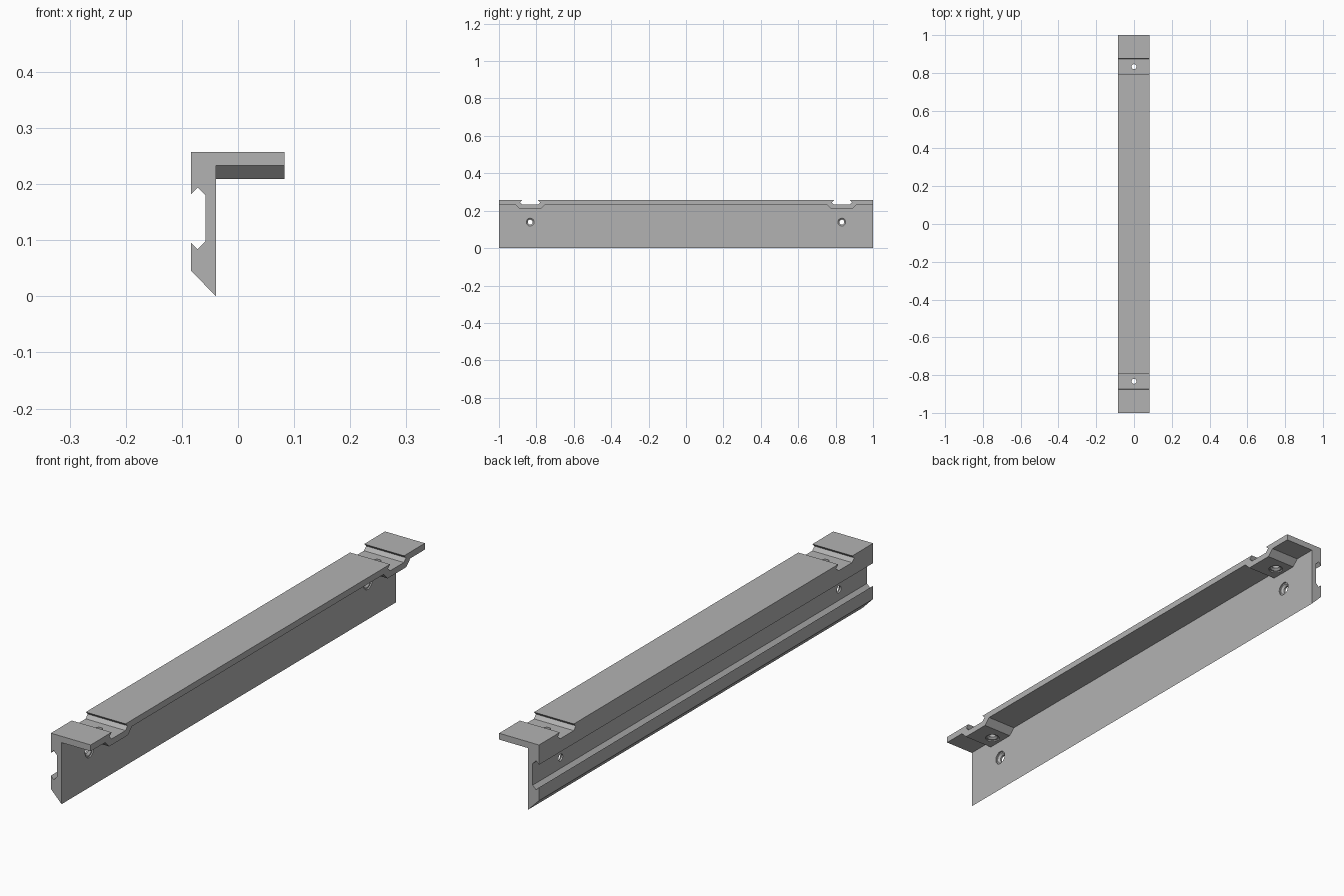
import bpy
from math import pi
from mathutils import Matrix, Vector

if "Cube" in bpy.data.objects:
    bpy.data.objects.remove(bpy.data.objects["Cube"])

grey = bpy.data.materials.new("plain grey")
grey.use_nodes = True
colour = (0.45, 0.45, 0.45, 1)
grey.diffuse_color = colour
grey.node_tree.nodes["Principled BSDF"].inputs["Base Color"].default_value = colour

LEFT, WEB, RIGHT, TOP = -0.084, -0.039, 0.083, 0.257
UNDER = TOP - 0.024
MOUNT_Y, BOLT_Z = 0.833, 0.139


def prism(name, profile, axis, start, end):
    """Extrude a (horizontal, z) profile along x or y."""
    def point(u, z, s):
        return (s, u, z) if axis == "X" else (u, s, z)
    n = len(profile)
    verts = [point(u, z, s) for s in (start, end) for u, z in profile]
    faces = [tuple(range(n)), tuple(range(n, 2 * n))[::-1]]
    faces += [(i, i + n, (i + 1) % n + n, (i + 1) % n) for i in range(n)]
    mesh = bpy.data.meshes.new(name)
    mesh.from_pydata(verts, [], faces)
    return finish(name, mesh)


def finish(name, mesh):
    import bmesh
    bm = bmesh.new()
    bm.from_mesh(mesh)
    bmesh.ops.recalc_face_normals(bm, faces=bm.faces)
    bm.to_mesh(mesh)
    bm.free()
    mesh.materials.append(grey)
    obj = bpy.data.objects.new(name, mesh)
    bpy.context.collection.objects.link(obj)
    return obj


def drill(name, origin, direction, rings, sides=32):
    """Stepped round cutter: rings are (distance, radius) along direction."""
    turn = Vector(direction).to_track_quat("Z", "Y").to_matrix().to_4x4()
    place = Matrix.Translation(origin) @ turn
    verts = [place @ (Matrix.Rotation(2 * pi * i / sides, 4, "Z") @ Vector((r, 0, d)))
             for d, r in rings for i in range(sides)]
    faces = [tuple(range(sides)), tuple(range(len(verts) - sides, len(verts)))]
    for k in range(len(rings) - 1):
        for i in range(sides):
            a, b = k * sides + i, k * sides + (i + 1) % sides
            faces.append((a, b, b + sides, a + sides))
    mesh = bpy.data.meshes.new(name)
    mesh.from_pydata(verts, [], faces)
    return finish(name, mesh)


def combine(target, tool, operation):
    tool.hide_render = True
    mod = target.modifiers.new(tool.name, "BOOLEAN")
    mod.operation, mod.solver, mod.object = operation, "EXACT", tool
    bpy.context.view_layer.objects.active = target
    bpy.ops.object.modifier_apply(modifier=mod.name)
    bpy.data.objects.remove(tool)


# Angle section with a pointed lower edge and a dovetail groove in the web
section = [
    (LEFT, TOP), (RIGHT, TOP), (RIGHT, UNDER), (WEB, UNDER), (WEB, 0),
    (LEFT, 0.046), (LEFT, 0.096), (-0.072, 0.084), (-0.058, 0.098),
    (-0.058, 0.18), (-0.072, 0.194), (LEFT, 0.182),
]
rail = prism("angle_rail", section, "Y", -1, 1)

# Countersunk bolt hole, measured from the surface inwards
bolt = [(-0.01, 0.026), (0.005, 0.026), (0.005, 0.021), (0.012, 0.013), (0.06, 0.013)]

for side in (-1, 1):
    y = side * MOUNT_Y
    # Thickened seat below the flange
    low = TOP - 0.048
    seat = [(y - 0.08, UNDER), (y - 0.056, low), (y + 0.056, low),
            (y + 0.08, UNDER), (y + 0.08, UNDER + 0.005), (y - 0.08, UNDER + 0.005)]
    combine(rail, prism("flange_seat", seat, "X", WEB - 0.01, RIGHT), "UNION")
    # Dovetail notch across the top
    half = [(0.042, TOP + 0.02), (0.042, TOP), (0.054, TOP - 0.012), (0.041, TOP - 0.025)]
    notch = [(y + u, z) for u, z in half] + [(y - u, z) for u, z in reversed(half)]
    combine(rail, prism("notch_cutter", notch, "X", LEFT - 0.05, RIGHT + 0.05), "DIFFERENCE")
    # Bolt holes through the web and the seat
    combine(rail, drill("web_drill", (WEB, y, BOLT_Z), (-1, 0, 0), bolt), "DIFFERENCE")
    combine(rail, drill("seat_drill", (0, y, low), (0, 0, 1), bolt), "DIFFERENCE")

# Crisp edges, smooth hole walls
bpy.ops.object.select_all(action="DESELECT")
rail.select_set(True)
bpy.context.view_layer.objects.active = rail
bpy.ops.object.shade_smooth_by_angle(angle=pi / 6)
